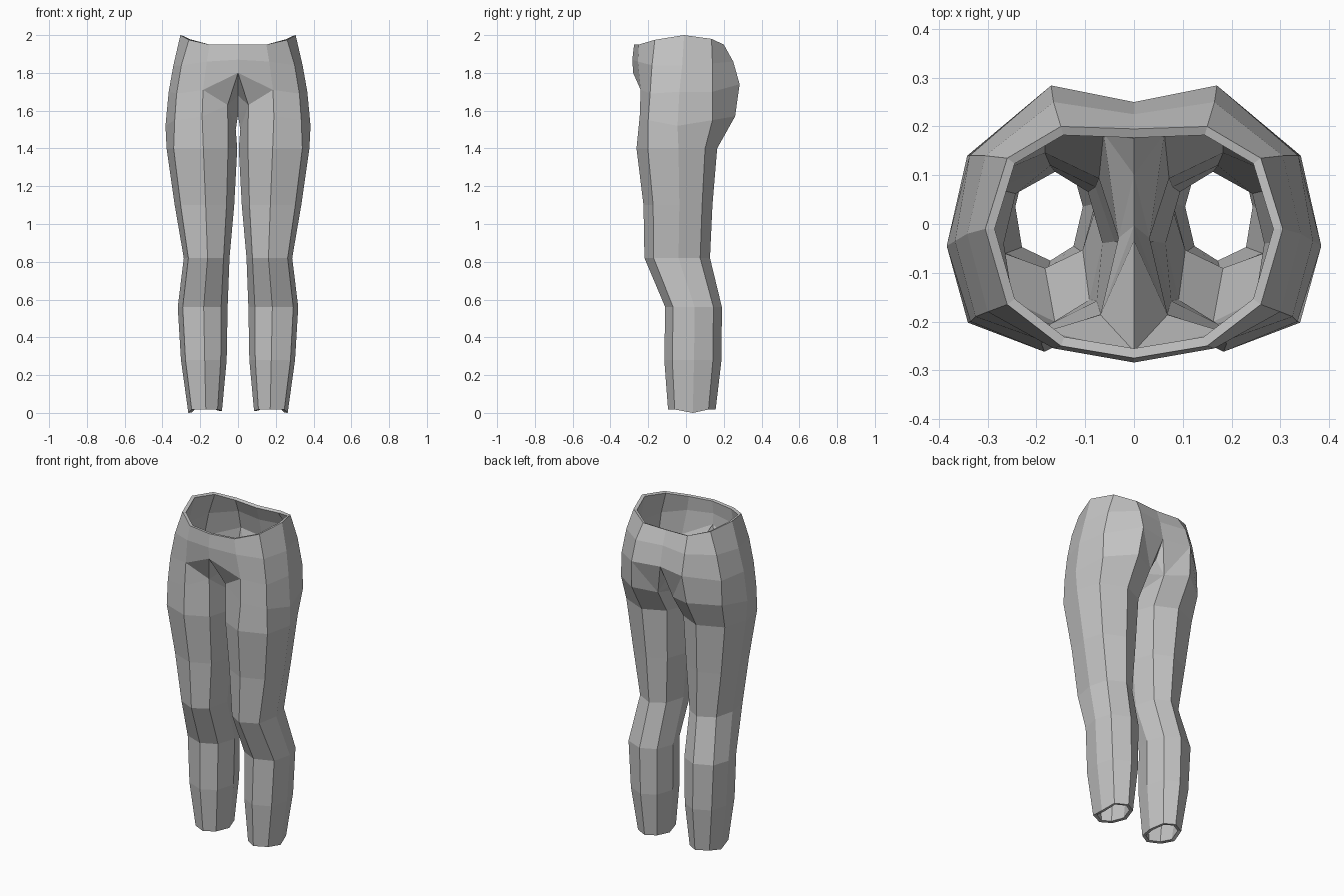
import bpy
import bmesh

cube = bpy.data.objects.get("Cube")
if cube:
    bpy.data.objects.remove(cube)

# One plain cloth colour
cloth = bpy.data.materials.new("grey_cloth")
cloth.use_nodes = True
grey = (0.55, 0.55, 0.55, 1.0)
cloth.diffuse_color = grey
cloth.node_tree.nodes["Principled BSDF"].inputs["Base Color"].default_value = grey

# Half rings of the hips, from front centre round the side to back centre
WAIST = [(0, -.275, 1.95), (.15, -.25, 1.95), (.26, -.165, 1.975), (.305, -.01, 2),
         (.26, .135, 1.98), (.15, .2, 1.95), (0, .195, 1.945)]
HIP = [(0, -.284, 1.87), (.165, -.255, 1.86), (.3, -.18, 1.84), (.342, -.02, 1.84),
       (.305, .14, 1.85), (.165, .25, 1.86), (0, .225, 1.86)]
SEAT = [(0, -.28, 1.8), (.185, -.24, 1.71), (.325, -.19, 1.69), (.367, -.035, 1.7),
        (.337, .14, 1.7), (.17, .284, 1.74), (0, .25, 1.74)]

# Crotch seam on the centre line, front to back
SEAM = [(0, -.05, 1.68), (0, -.02, 1.575), (0, .11, 1.58), (0, .19, 1.64)]

# Top of the leg: front, round the outside, back, then the inside
THIGH = [(.19, -.245, 1.57), (.335, -.2, 1.55), (.384, -.045, 1.52), (.342, .14, 1.55),
         (.185, .26, 1.57), (.05, .2, 1.55), (.012, -.03, 1.5), (.055, -.2, 1.63)]

# Leg cross-section as fractions of its width and depth
SECTION = [(.48, 0), (.9, .14), (1, .52), (.88, .85),
           (.48, 1), (.14, .86), (0, .52), (.13, .15)]

# Leg levels: height, inner x, outer x, front y, back y
LEVELS = [(1.4, .004, .378, -.262, .165), (1.1, .02, .335, -.225, .14),
          (.82, .045, .287, -.22, .127), (.56, .055, .319, -.11, .19),
          (.28, .06, .302, -.115, .188), (.018, .085, .263, -.095, .157)]


def leg_ring(z, x0, x1, y0, y1):
    return [(x0 + u * (x1 - x0), y0 + v * (y1 - y0), z) for u, v in SECTION]


bm = bmesh.new()


def add(points):
    return [bm.verts.new(p) for p in points]


def bridge(upper, lower, closed=False):
    n = len(upper)
    for i in range(n if closed else n - 1):
        j = (i + 1) % n
        bm.faces.new((lower[i], lower[j], upper[j], upper[i]))


# Hips
waist, hip, seat = add(WAIST), add(HIP), add(SEAT)
bridge(waist, hip)
bridge(hip, seat)

# Outer thigh
thigh = add(THIGH)
bridge(seat[1:6], thigh[:5])

# Crotch gusset between the seat, the seam and the inner thigh
front, front_side, back_side, back = seat[0], seat[1], seat[5], seat[6]
s1, s2, s3, s4 = add(SEAM)
in_back, inner, in_front = thigh[5:]
for face in ((front, in_front, front_side), (front_side, in_front, thigh[0]),
             (front, s1, in_front), (s1, s2, in_front), (s2, inner, in_front),
             (s2, s3, inner), (s3, in_back, inner), (s3, s4, in_back),
             (s4, back, in_back), (back, back_side, in_back),
             (back_side, thigh[4], in_back)):
    bm.faces.new(face)

# Leg down to the hem, which dips at the outer side
ring = thigh
for level in LEVELS:
    lower = add(leg_ring(*level))
    bridge(ring, lower, closed=True)
    ring = lower
ring[2].co.z = 0
ring[6].co.z = .01

bmesh.ops.recalc_face_normals(bm, faces=bm.faces)
mesh = bpy.data.meshes.new("trousers")
bm.to_mesh(mesh)
bm.free()
mesh.materials.append(cloth)
trousers = bpy.data.objects.new("trousers", mesh)
bpy.context.collection.objects.link(trousers)

# Other half, then cloth thickness turned inwards
mirror = trousers.modifiers.new("other_half", 'MIRROR')
mirror.use_clip = True
mirror.merge_threshold = .001
shell = trousers.modifiers.new("cloth_thickness", 'SOLIDIFY')
shell.thickness = .02
shell.offset = -1
